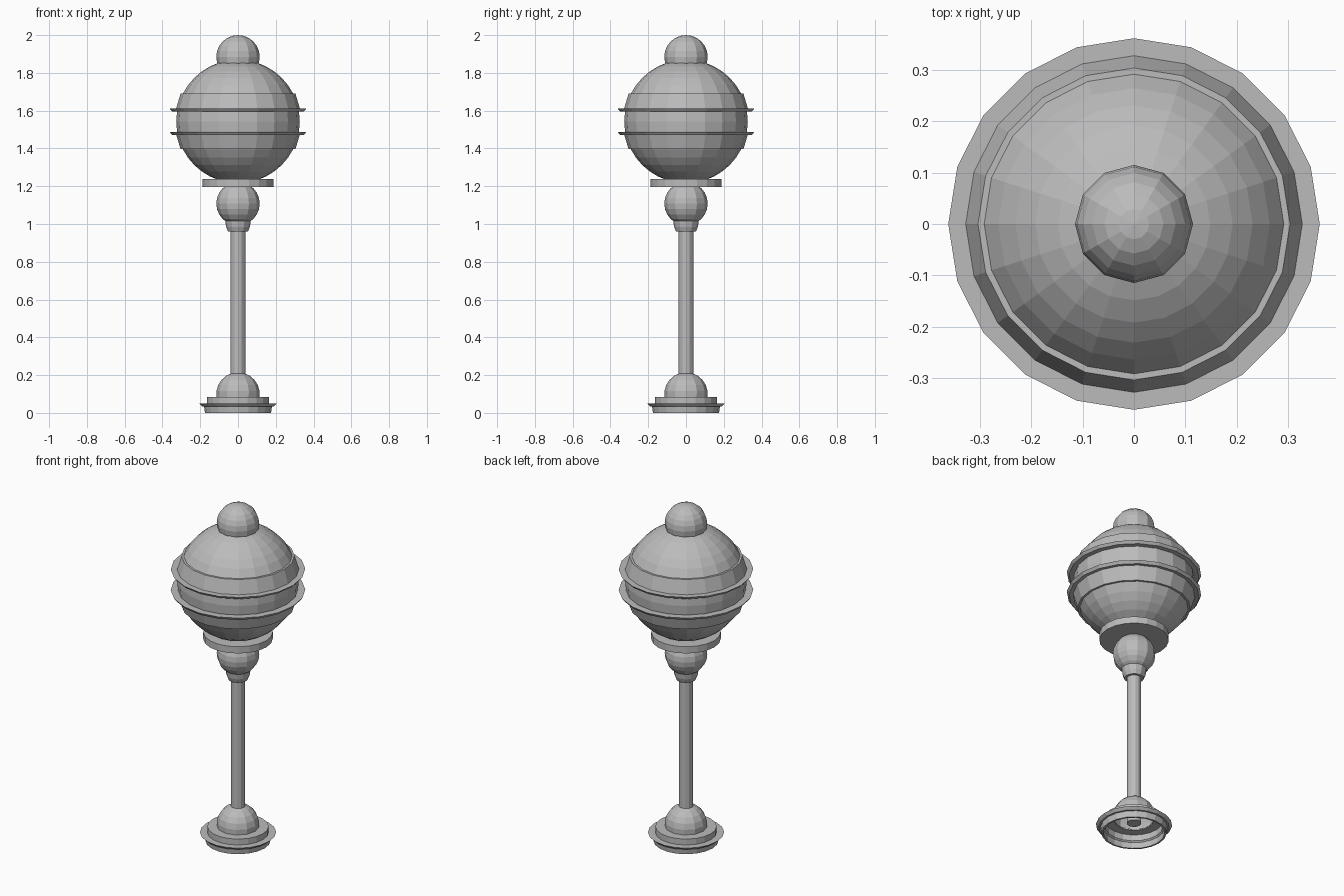
import bpy
import bmesh
import math

default = bpy.data.objects.get("Cube")
if default:
    bpy.data.objects.remove(default, do_unlink=True)

grey = bpy.data.materials.new("plain grey")
grey.use_nodes = True
GREY = (0.5, 0.5, 0.5, 1)
grey.diffuse_color = GREY
grey.node_tree.nodes["Principled BSDF"].inputs["Base Color"].default_value = GREY


def lathe(name, profile, sides, closed=False):
    """Spin (radius, height) points around z into a flat-shaded part."""
    bm = bmesh.new()
    verts = [bm.verts.new((r, 0, z)) for r, z in profile]
    pairs = list(zip(verts, verts[1:]))
    if closed:
        pairs.append((verts[-1], verts[0]))
    edges = [bm.edges.new(p) for p in pairs]
    bmesh.ops.spin(bm, geom=verts + edges, cent=(0, 0, 0), axis=(0, 0, 1),
                   angle=math.tau, steps=sides, use_duplicate=False)
    bmesh.ops.remove_doubles(bm, verts=bm.verts, dist=0.0002)
    bmesh.ops.recalc_face_normals(bm, faces=bm.faces)
    mesh = bpy.data.meshes.new(name)
    bm.to_mesh(mesh)
    bm.free()
    mesh.materials.append(grey)
    obj = bpy.data.objects.new(name, mesh)
    bpy.context.collection.objects.link(obj)
    return obj


def arc(radius, centre, rings, end=math.pi):
    """Sphere profile from the top pole down to the end angle."""
    return [(radius * math.sin(end * i / rings), centre + radius * math.cos(end * i / rings))
            for i in range(rings + 1)]


# Hollow stepped foot with a flared flange
lathe("foot", [(0.175, 0), (0.18, 0.035), (0.19, 0.035), (0.205, 0.05), (0.165, 0.05),
               (0.165, 0.085), (0.105, 0.085), (0.105, 0.078), (0.157, 0.078),
               (0.157, 0.042), (0.165, 0.035), (0.165, 0)], 20, closed=True)
lathe("foot_dome", arc(0.115, 0.1, 6, math.pi * 0.55), 12)

# Post and the collar where it meets the neck
lathe("post", [(0, 0.06), (0.039, 0.06), (0.039, 1.0), (0, 1.0)], 12)
lathe("collar", [(0, 0.96), (0.053, 0.96), (0.063, 0.985), (0.068, 1.02), (0, 1.02)], 12)
lathe("neck_ball", arc(0.115, 1.108, 12), 12)
lathe("globe_seat", [(0, 1.197), (0.187, 1.197), (0.187, 1.237), (0, 1.237)], 20)

# Globe with mirrored flanged bands above and below its middle
MIDDLE = 1.543
lathe("globe", arc(0.327, MIDDLE, 20), 20)


def band(name, side, flange):
    wall = [(0.285, 0.147), (0.304, 0.147), (0.328, 0.068)]
    points = [(r, MIDDLE + side * h) for r, h in wall]
    points += [(r, MIDDLE + h) for r, h in flange]
    lathe(name, points, 20, closed=True)


band("upper_band", 1, [(0.362, 0.068), (0.35, 0.053), (0.31, 0.053)])
band("lower_band", -1, [(0.35, -0.071), (0.362, -0.055), (0.31, -0.055)])

# Top finial
lathe("finial_ball", arc(0.115, 1.885, 12), 12)
